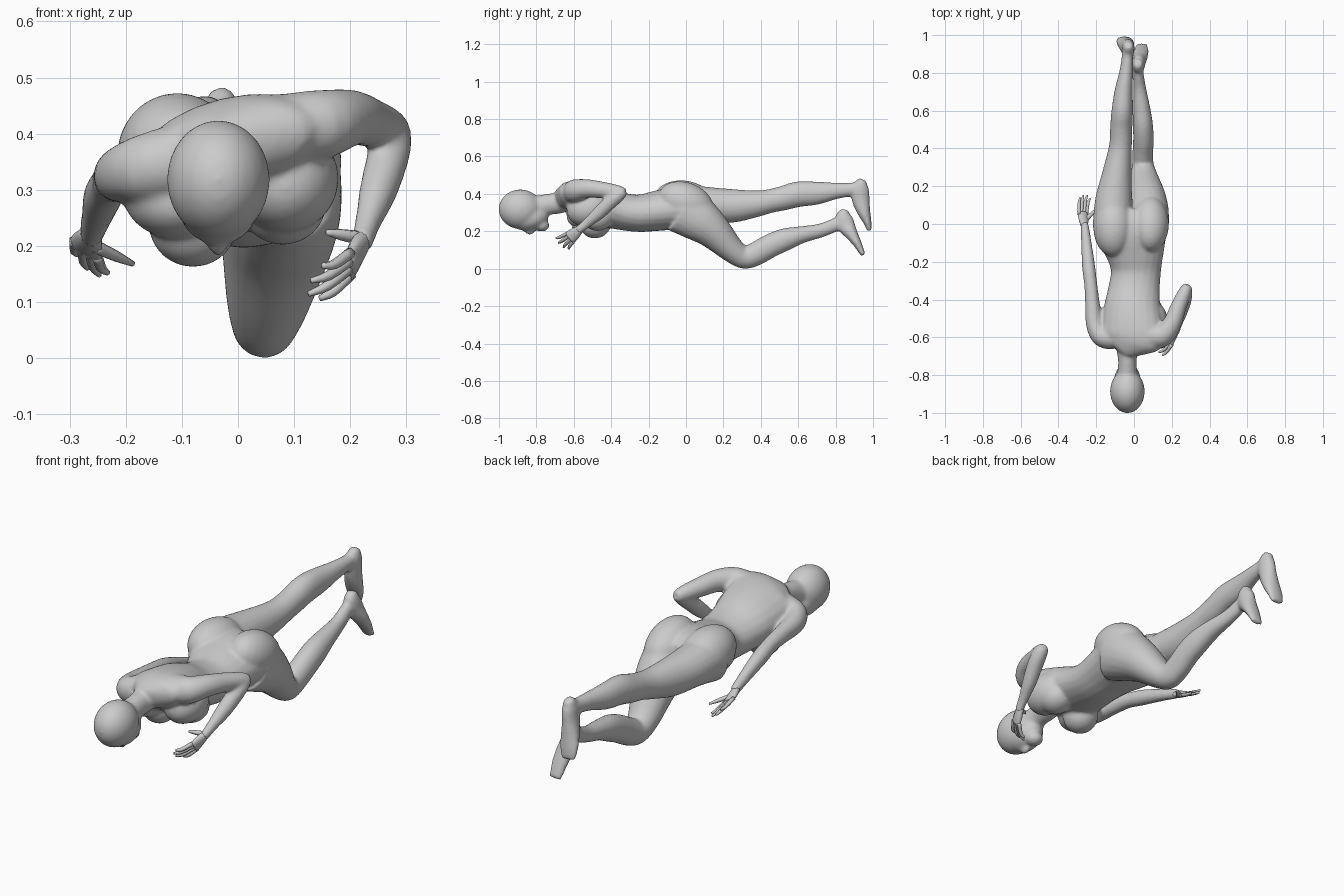
import bpy, bmesh
from math import cos, sin, radians, pi
from mathutils import Vector, Matrix


def spline(rows, sub):
    """Catmull-Rom through rows of numbers."""
    out = []
    n = len(rows)
    for i in range(n - 1):
        a, b, c, d = (rows[max(i - 1, 0)], rows[i], rows[i + 1], rows[min(i + 2, n - 1)])
        for k in range(sub):
            t = k / sub
            out.append([0.5 * (2 * q + (r - p) * t + (2 * p - 5 * q + 4 * r - s) * t * t
                               + (3 * q - p - 3 * r + s) * t ** 3)
                        for p, q, r, s in zip(a, b, c, d)])
    return out + [list(rows[-1])]


def loft(bm, rows, side=(1, 0, 0), sides=20, sub=4):
    """Tube through (x, y, z, half width, half height[, roll]); width runs along side."""
    rows = spline([tuple(r) + (0,) * (6 - len(r)) for r in rows], sub)
    pts = [Vector(r[:3]) for r in rows]
    rings = []
    for i, r in enumerate(rows):
        t = (pts[min(i + 1, len(pts) - 1)] - pts[max(i - 1, 0)]).normalized()
        u = Vector(side)
        u = (u - t * u.dot(t)).normalized()
        v = u.cross(t)
        a = radians(r[5])
        u, v = u * cos(a) + v * sin(a), v * cos(a) - u * sin(a)
        rings.append([bm.verts.new(pts[i] + u * r[3] * cos(2 * pi * k / sides)
                                   + v * r[4] * sin(2 * pi * k / sides)) for k in range(sides)])
    faces = []
    for a, b in zip(rings, rings[1:]):
        for k in range(sides):
            j = (k + 1) % sides
            faces.append(bm.faces.new((a[k], a[j], b[j], b[k])))
    faces += [bm.faces.new(rings[0]), bm.faces.new(rings[-1])]
    bmesh.ops.recalc_face_normals(bm, faces=faces)


def ball(bm, centre, radii, roll=0):
    m = Matrix.Translation(centre) @ Matrix.Rotation(radians(roll), 4, 'X') @ Matrix.Diagonal((*radii, 1))
    bmesh.ops.create_uvsphere(bm, u_segments=24, v_segments=16, radius=1, matrix=m)


def finish(bm, name):
    me = bpy.data.meshes.new(name)
    bm.to_mesh(me)
    bm.free()
    me.shade_smooth()
    ob = bpy.data.objects.new(name, me)
    bpy.context.collection.objects.link(ob)
    return ob


bm = bmesh.new()

# torso, twisted so the +x shoulder is high
loft(bm, [(-.03, -.68, .365, .055, .055, 8), (-.02, -.64, .378, .135, .07, 13), (-.01, -.6, .38, .17, .086, 13),
          (-.01, -.54, .363, .165, .1, 13), (-.01, -.45, .335, .153, .108, 10), (0, -.35, .308, .138, .1, 5),
          (.01, -.25, .296, .133, .1, 0), (.005, -.15, .31, .157, .108, -4), (-.01, -.05, .325, .193, .115, -5),
          (-.01, .03, .325, .185, .105, -5), (-.01, .08, .325, .135, .075, -5)])
# chest and buttocks
ball(bm, (-.11, -.53, .29), (.095, .11, .075), 12)
ball(bm, (-.08, -.485, .24), (.08, .085, .078), 10)
ball(bm, (.085, -.52, .32), (.095, .12, .095), 12)
ball(bm, (.08, -.47, .275), (.078, .085, .073), 10)
ball(bm, (-.108, -.015, .362), (.108, .16, .11), -6)
ball(bm, (.085, 0, .352), (.1, .155, .108), -22)

# neck and head
loft(bm, [(-.03, -.6, .38, .08, .062), (-.035, -.68, .352, .056, .058), (-.035, -.74, .343, .049, .057),
          (-.035, -.82, .32, .058, .068)])
ball(bm, (-.035, -.886, .318), (.092, .116, .106))
ball(bm, (-.035, -.835, .272), (.072, .102, .068), 12)
ball(bm, (-.037, -.772, .232), (.042, .042, .034))
ball(bm, (-.036, -.835, .203), (.017, .03, .022))

# straight leg and foot
loft(bm, [(-.115, -.02, .34, .105, .118), (-.108, .12, .342, .099, .095), (-.092, .25, .336, .081, .09),
          (-.075, .38, .348, .064, .071), (-.069, .45, .362, .059, .064), (-.067, .52, .377, .059, .066),
          (-.062, .6, .398, .057, .069), (-.055, .7, .404, .049, .062), (-.042, .8, .416, .037, .045),
          (-.035, .88, .423, .031, .037), (-.033, .94, .434, .03, .034)])
loft(bm, [(-.03, .947, .476, .022, .02), (-.03, .932, .435, .033, .047), (-.035, .934, .37, .036, .048),
          (-.043, .952, .3, .045, .035), (-.05, .97, .25, .046, .022), (-.054, .981, .203, .036, .013)])

# bent leg with the knee on the ground, and foot
loft(bm, [(.085, -.02, .322, .1, .138), (.078, .07, .262, .106, .12), (.068, .15, .197, .098, .096),
          (.053, .25, .097, .074, .068), (.047, .315, .061, .058, .062), (.047, .38, .083, .055, .064),
          (.05, .45, .122, .055, .064), (.047, .53, .156, .053, .061), (.04, .62, .182, .045, .046),
          (.03, .72, .204, .034, .038), (.022, .8, .236, .029, .037), (.021, .85, .266, .028, .031)])
loft(bm, [(.02, .852, .315, .022, .02), (.022, .843, .278, .033, .046), (.027, .857, .23, .035, .048),
          (.033, .885, .185, .04, .035), (.038, .915, .137, .04, .024), (.042, .948, .073, .032, .013)])

# bent arm, upper and lower
loft(bm, [(.08, -.59, .405, .066, .07), (.15, -.59, .417, .062, .062), (.2, -.53, .428, .051, .05),
          (.235, -.44, .42, .044, .043), (.267, -.365, .41, .037, .036), (.283, -.325, .405, .026, .026)], (0, 0, 1))
loft(bm, [(.283, -.33, .417, .025, .025), (.275, -.36, .392, .035, .035), (.268, -.4, .36, .038, .038),
          (.25, -.465, .298, .036, .034), (.232, -.53, .243, .026, .024), (.22, -.58, .202, .023, .02)], (0, 0, 1))

# trailing arm
loft(bm, [(-.11, -.6, .35, .067, .066), (-.17, -.595, .338, .06, .056), (-.208, -.53, .328, .05, .047),
          (-.22, -.42, .32, .042, .039), (-.229, -.32, .31, .037, .035), (-.241, -.22, .288, .038, .035),
          (-.252, -.1, .252, .03, .028), (-.262, .005, .217, .024, .021)], (0, 0, 1))

# fuse everything into one soft skin
body = finish(bm, "body")
rm = body.modifiers.new("fuse", 'REMESH')
rm.mode, rm.voxel_size, rm.use_smooth_shade = 'VOXEL', .007, True
sm = body.modifiers.new("soften", 'SMOOTH')
sm.factor, sm.iterations = .5, 16


def hand(name, wrist, first, last, tips, thumb):
    """Flat palm from wrist to knuckles, four fingers from first to last knuckle, and a thumb."""
    bm = bmesh.new()
    wrist, first, last = Vector(wrist), Vector(first), Vector(last)
    mid, across = (first + last) / 2, last - first
    half = across.length / 2 + .008
    loft(bm, [(*wrist, .02, .017), (*wrist.lerp(mid, .5), half * .9, .016), (*mid, half, .011)],
         across, 10, 3)
    away = (mid - wrist).normalized()
    for i, tip in enumerate(tips):
        base, tip = first.lerp(last, i / 3), Vector(tip)
        bend = base.lerp(tip, .5) + away * .012
        loft(bm, [(*(base - away * .01), .01, .01), (*bend, .009, .009), (*tip, .005, .005)], across, 6, 3)
    a, b = Vector(thumb[0]), Vector(thumb[1])
    loft(bm, [(*a, .014, .012), (*a.lerp(b, .55), .011, .01), (*b, .005, .005)], across, 6, 3)
    finish(bm, name)


# hands
hand("bent_arm_hand", (.222, -.565, .212), (.198, -.645, .182), (.2, -.605, .145),
     [(.15, -.695, .165), (.13, -.68, .138), (.125, -.655, .114), (.145, -.625, .106)],
     [(.212, -.575, .215), (.158, -.605, .224)])
hand("trailing_hand", (-.262, -.012, .221), (-.252, .065, .178), (-.293, .06, .206),
     [(-.232, .135, .152), (-.247, .152, .148), (-.268, .152, .16), (-.285, .14, .185)],
     [(-.257, .02, .2), (-.187, .09, .168)])
